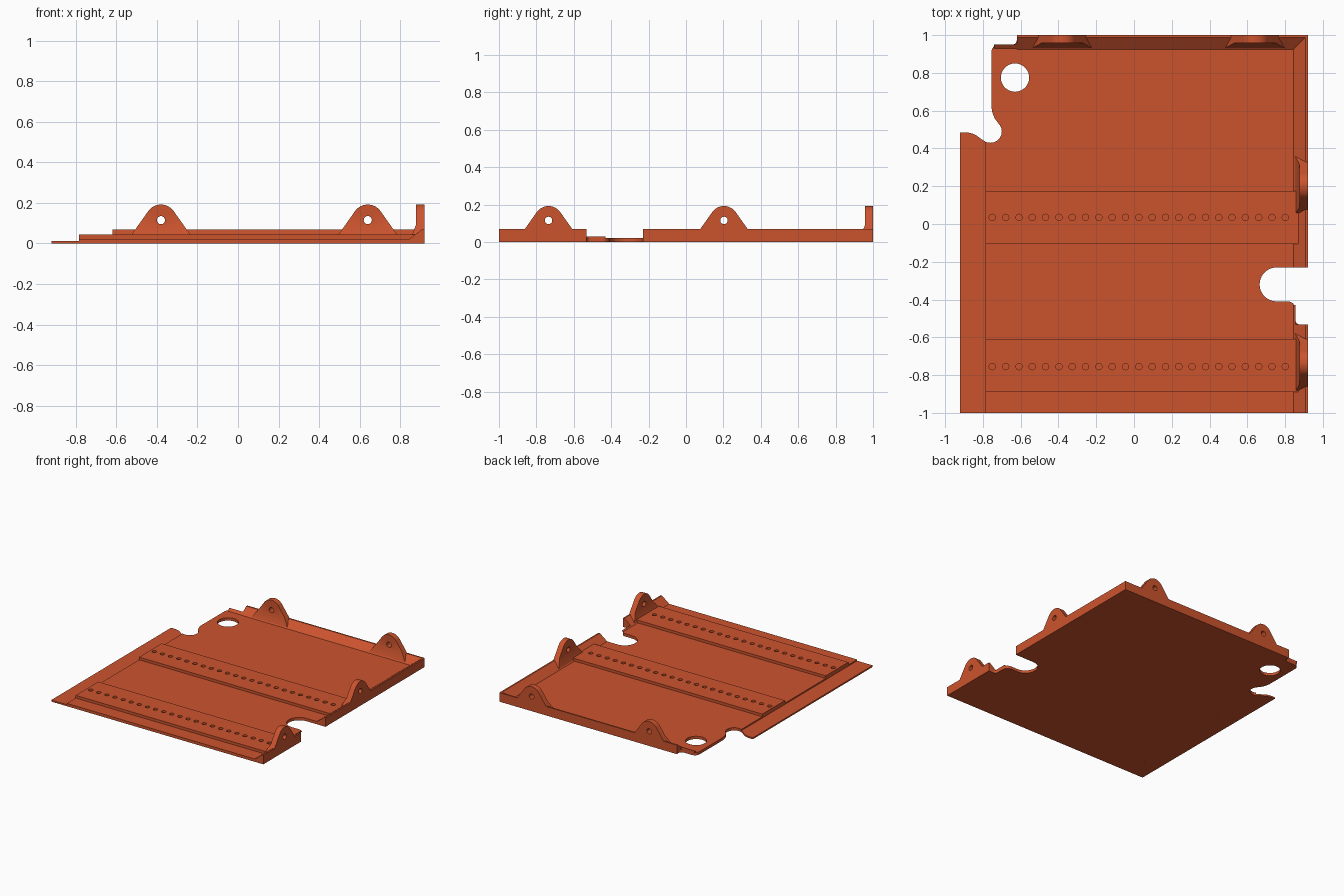
import bpy, bmesh, math
from mathutils import Vector

if "Cube" in bpy.data.objects:
    bpy.data.objects.remove(bpy.data.objects["Cube"])

paint = bpy.data.materials.new("burnt orange")
paint.diffuse_color = (0.60, 0.088, 0.027, 1)
paint.use_nodes = True
paint.node_tree.nodes["Principled BSDF"].inputs["Base Color"].default_value = paint.diffuse_color

BASE, PAD, RIM = 0.022, 0.043, 0.07


def arc(cx, cy, r, a0, a1, n=12):
    return [(cx + r * math.cos(math.radians(a0 + (a1 - a0) * i / n)),
             cy + r * math.sin(math.radians(a0 + (a1 - a0) * i / n)))
            for i in range(n + 1)]


def circle(cx, cy, r, n=32):
    return arc(cx, cy, r, 0, 360, n)[:-1]


def finish(name, bm):
    bmesh.ops.remove_doubles(bm, verts=bm.verts, dist=1e-5)
    bmesh.ops.recalc_face_normals(bm, faces=bm.faces)
    me = bpy.data.meshes.new(name)
    bm.to_mesh(me)
    bm.free()
    me.materials.append(paint)
    ob = bpy.data.objects.new(name, me)
    bpy.context.collection.objects.link(ob)
    bpy.ops.object.select_all(action='DESELECT')
    bpy.context.view_layer.objects.active = ob
    ob.select_set(True)
    bpy.ops.object.shade_smooth_by_angle(angle=math.radians(30))
    return ob


def slab(loops, z0, z1):
    """Filled outline (first loop) with holes (other loops), from z0 to z1."""
    cu = bpy.data.curves.new("outline", 'CURVE')
    cu.dimensions = '2D'
    cu.fill_mode = 'BOTH'
    cu.extrude = (z1 - z0) / 2
    for loop in loops:
        sp = cu.splines.new('POLY')
        sp.points.add(len(loop) - 1)
        for p, (x, y) in zip(sp.points, loop):
            p.co = (x, y, 0, 1)
        sp.use_cyclic_u = True
    ob = bpy.data.objects.new("outline", cu)
    bpy.context.collection.objects.link(ob)
    dg = bpy.context.evaluated_depsgraph_get()
    me = bpy.data.meshes.new_from_object(ob.evaluated_get(dg))
    bm = bmesh.new()
    bm.from_mesh(me)
    bpy.data.objects.remove(ob)
    bpy.data.curves.remove(cu)
    bpy.data.meshes.remove(me)
    bmesh.ops.translate(bm, verts=bm.verts, vec=(0, 0, (z0 + z1) / 2))
    bmesh.ops.remove_doubles(bm, verts=bm.verts, dist=1e-5)
    return bm


# Main floor plate with its notches and round hole
outline = [(-0.785, -1)]
outline += arc(-0.76, 0.49, 0.06, 245.4, 405, 18)
outline += [(-0.738, 0.56), (-0.75, 0.59), (-0.755, 0.62)]
outline += arc(-0.715, 0.91, 0.04, 180, 90, 6)
outline += arc(-0.645, 0.975, 0.025, 270, 360, 5)
outline += [(-0.62, 1), (0.92, 1), (0.92, -0.23)]
outline += arc(0.755, -0.32, 0.09, 90, 270, 18)
outline += arc(0.815, -0.45, 0.04, 90, 0, 6)
outline += arc(0.88, -0.508, 0.025, 180, 270, 5)
outline += [(0.92, -0.533), (0.92, -1)]
finish("floor_plate", slab([outline, circle(-0.63, 0.775, 0.075, 40)], 0, BASE))

# Thin side flange
flange = [(-0.92, -1), (-0.785, -1), (-0.785, 0.4355), (-0.805, 0.447),
          (-0.83, 0.466), (-0.852, 0.478), (-0.88, 0.485), (-0.92, 0.485)]
finish("side_flange", slab([flange], 0, 0.012))

# Raised strips with a row of blind holes
for name, y0, y1, yh in (("front_strip", -0.89, -0.61, -0.755),
                         ("rear_strip", -0.105, 0.175, 0.035)):
    box = [(-0.785, y0), (0.872, y0), (0.872, y1), (-0.785, y1)]
    holes = [circle(-0.75 + 0.0705 * i, yh, 0.017, 16) for i in range(23)]
    finish(name, slab([box] + holes, BASE, PAD))


def on_back(u, d, z):
    return Vector((u, 1 - d, z))


def on_right(u, d, z):
    return Vector((0.92 - d, u, z))


# Sloped rims: (depth from outer face, height) section swept along an edge
FULL = [(0, BASE), (0.075, BASE), (0.012, RIM), (0, RIM)]
SLIVER = [(0.065, BASE), (0.075, BASE), (0.065, 0.03)]
BACK_SLIVER = [(0.05, BASE), (0.072, BASE), (0.05, 0.039)]


def rim(name, place, u0, u1, section):
    bm = bmesh.new()
    ends = [[bm.verts.new(place(u, d, z)) for d, z in section] for u in (u0, u1)]
    for e in ends:
        bm.faces.new(e)
    n = len(section)
    for i in range(n):
        j = (i + 1) % n
        bm.faces.new((ends[0][i], ends[0][j], ends[1][j], ends[1][i]))
    finish(name, bm)


rim("back_rim", on_back, -0.62, 0.92, FULL)
rim("back_rim_end", on_back, -0.74, -0.62, BACK_SLIVER)
rim("right_rim_rear", on_right, -0.23, 1, FULL)
rim("right_rim_front", on_right, -1, -0.533, FULL)
rim("right_rim_gap", on_right, -0.533, -0.43, SLIVER)


# Rounded lugs with a pin hole, thicker towards the foot
def lug(name, place, centre):
    shape = [(-0.16, BASE), (0.16, BASE)] + arc(0, 0.115, 0.077, 33, 147, 18)
    bm = slab([shape, circle(0, 0.115, 0.02, 24)], 0, 0.043)
    bmesh.ops.bisect_plane(bm, geom=bm.verts[:] + bm.edges[:] + bm.faces[:],
                           plane_co=(0, 0.09, 0), plane_no=(0, 1, 0))
    for v in bm.verts:
        u, z, d = v.co
        if d > 0.01:
            d += max(0, 0.09 - z) * 0.4
        v.co = place(centre + u, d, z)
    finish(name, bm)


lug("back_lug_left", on_back, -0.38)
lug("back_lug_right", on_back, 0.64)
lug("right_lug_front", on_right, -0.735)
lug("right_lug_rear", on_right, 0.203)
